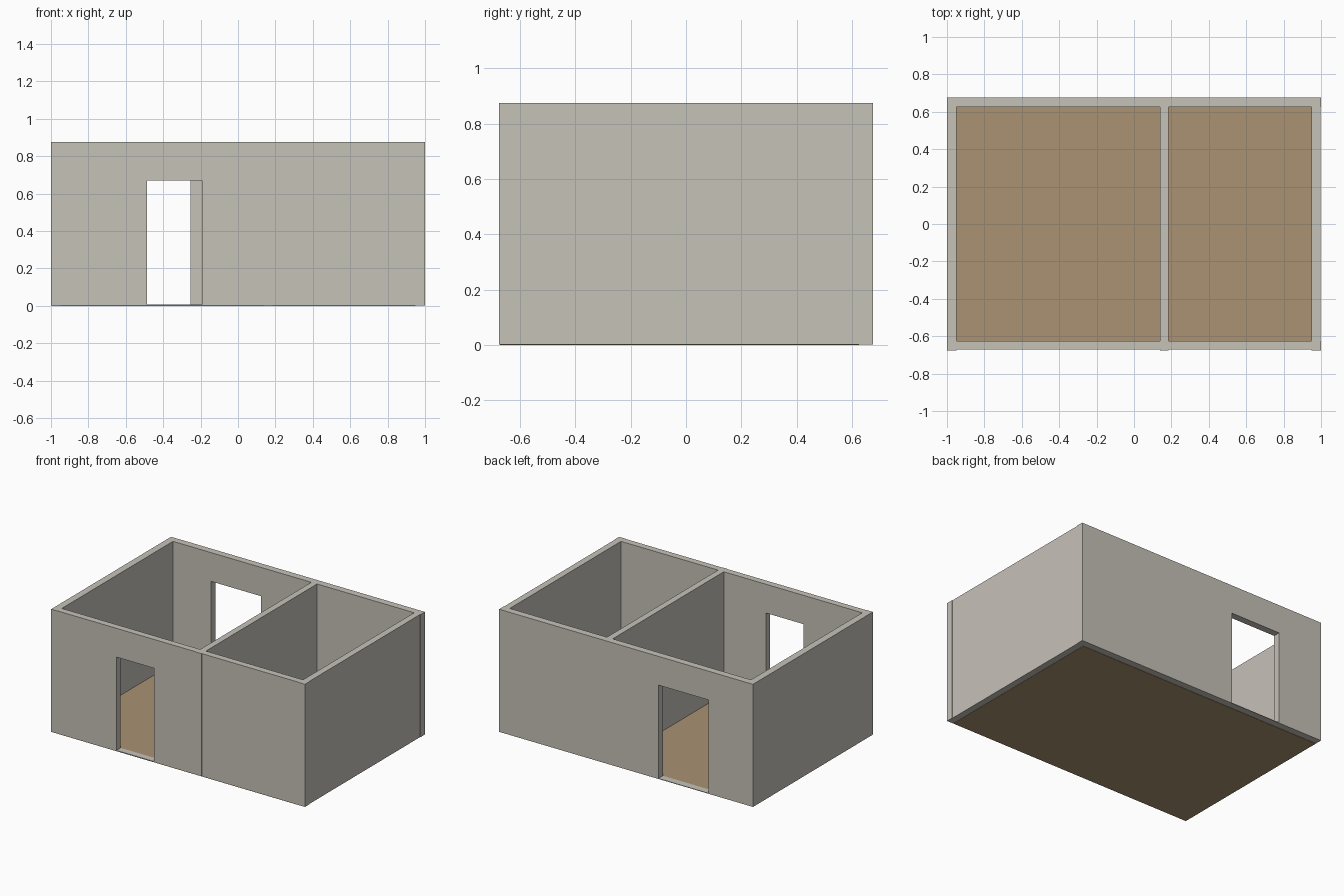
import bpy
import bmesh
from mathutils import Vector

cube = bpy.data.objects.get("Cube")
if cube:
    bpy.data.objects.remove(cube, do_unlink=True)

# Overall dimensions
HX, HY, HEIGHT = 1.0, 0.675, 0.875
T = 0.05                 # outer wall thickness
IX, IY = HX - T, HY - T  # inner faces
STEP = 0.003             # slight recess of infill walls
BASE = 0.002             # underside of the walls
DOOR_TOP = 0.67
DIV_L, DIV_R = 0.14, 0.185


def material(name, color):
    mat = bpy.data.materials.new(name)
    mat.use_nodes = True
    mat.diffuse_color = (*color, 1)
    mat.node_tree.nodes["Principled BSDF"].inputs["Base Color"].default_value = (*color, 1)
    return mat


plaster = material("pale_plaster", (0.565, 0.539, 0.485))
timber = material("brown_floor", (0.402, 0.287, 0.168))


def extrude_outline(name, points, depth, mat):
    """Extrude a closed planar outline by a vector into a solid."""
    bm = bmesh.new()
    face = bm.faces.new([bm.verts.new(p) for p in points])
    new = bmesh.ops.extrude_face_region(bm, geom=[face])["geom"]
    verts = [v for v in new if isinstance(v, bmesh.types.BMVert)]
    bmesh.ops.translate(bm, verts=verts, vec=Vector(depth))
    bmesh.ops.recalc_face_normals(bm, faces=bm.faces)
    mesh = bpy.data.meshes.new(name)
    bm.to_mesh(mesh)
    bm.free()
    mesh.materials.append(mat)
    obj = bpy.data.objects.new(name, mesh)
    bpy.context.collection.objects.link(obj)
    return obj


def block(name, x0, x1, y0, y1, z0=BASE, z1=HEIGHT, mat=plaster):
    base = [(x0, y0, z0), (x1, y0, z0), (x1, y1, z0), (x0, y1, z0)]
    return extrude_outline(name, base, (0, 0, z1 - z0), mat)


def door_wall(name, x0, x1, y0, y1, door):
    """Wall along x with a doorway notch, plus a thin threshold."""
    d0, d1 = door
    outline = [(x0, BASE), (d0, BASE), (d0, DOOR_TOP), (d1, DOOR_TOP),
               (d1, BASE), (x1, BASE), (x1, HEIGHT), (x0, HEIGHT)]
    extrude_outline(name, [(x, y0, z) for x, z in outline], (0, y1 - y0, 0), plaster)
    block(name + "_threshold", d0, d1, y0, y1, BASE, 0.006)


# Floor slab
block("floor", -HX + BASE, IX, -HY + STEP, IY, 0, 0.004, timber)

# Long walls with doorways
door_wall("back_wall", -IX, HX, IY, HY, (-0.65, -0.255))
door_wall("front_wall_large_room", -IX, DIV_L, -HY + STEP, -IY, (-0.487, -0.192))
block("front_wall_small_room", DIV_R, IX, -HY + STEP, -IY)

# Side walls, corner post and room divider
block("right_wall", -HX, -IX, -HY, HY)
block("left_wall", IX, HX - STEP, -IY, IY)
block("front_left_corner", IX, HX, -HY, -IY)
block("divider_wall", DIV_L, DIV_R, -HY, IY)
